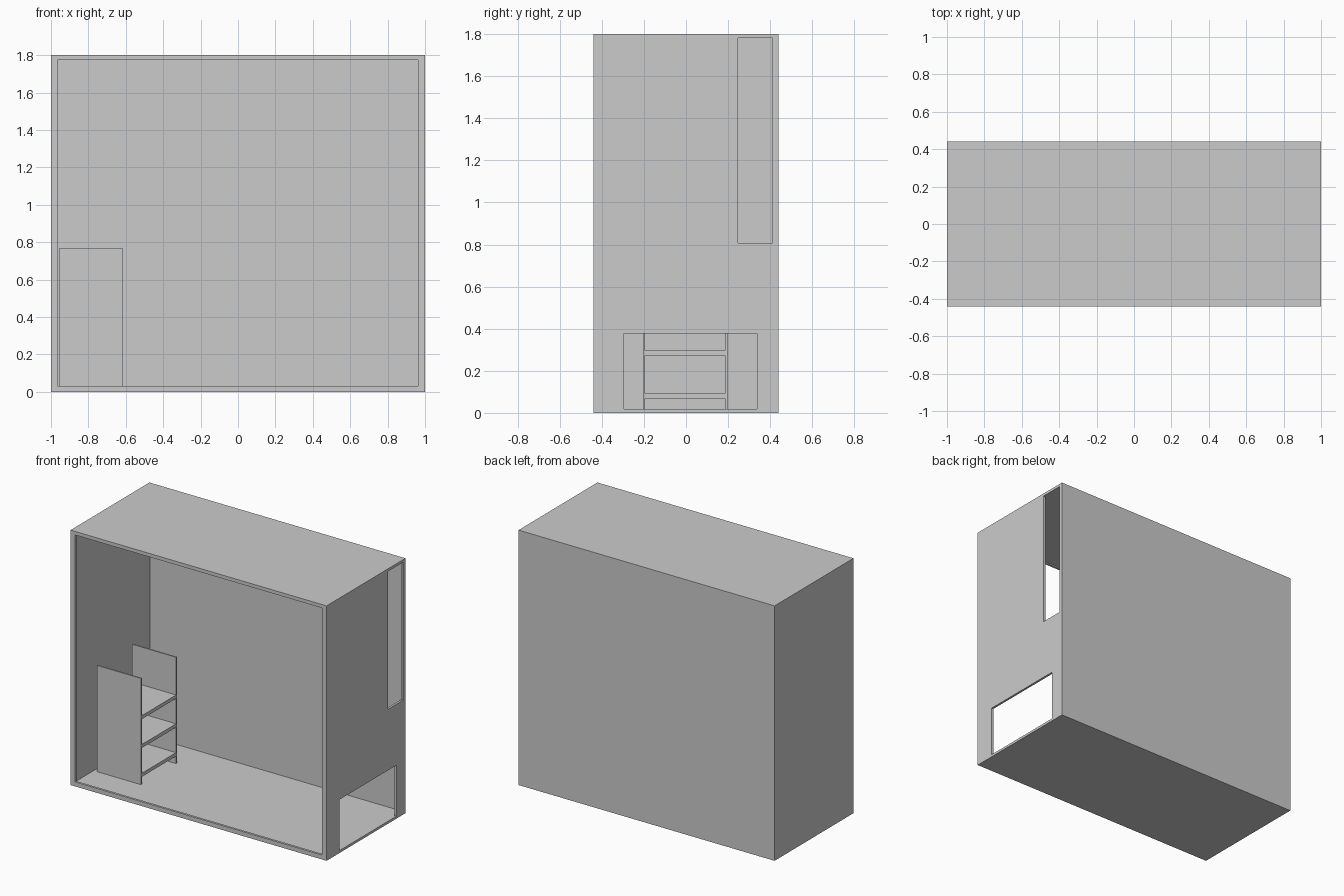
import bpy, bmesh
from mathutils import Vector

if "Cube" in bpy.data.objects:
    bpy.data.objects.remove(bpy.data.objects["Cube"])


def box(name, lo, hi):
    """Axis-aligned box between two corners."""
    lo, hi = Vector(lo), Vector(hi)
    bm = bmesh.new()
    bmesh.ops.create_cube(bm, size=1)
    for v in bm.verts:
        v.co = Vector([(lo[i] + hi[i]) / 2 + v.co[i] * (hi[i] - lo[i]) for i in range(3)])
    me = bpy.data.meshes.new(name)
    bm.to_mesh(me)
    bm.free()
    ob = bpy.data.objects.new(name, me)
    bpy.context.collection.objects.link(ob)
    return ob


def cut(target, lo, hi):
    """Subtract a box from the target and discard the cutter."""
    cutter = box("cutter", lo, hi)
    cutter.hide_render = True
    mod = target.modifiers.new("cut", 'BOOLEAN')
    mod.operation = 'DIFFERENCE'
    mod.solver = 'EXACT'
    mod.object = cutter
    bpy.context.view_layer.objects.active = target
    bpy.ops.object.modifier_apply(modifier=mod.name)
    bpy.data.objects.remove(cutter, do_unlink=True)


W, D, H, T = 1.0, 0.44, 1.8, 0.016   # half width, half depth, height, wall

# outer shell: hollow room, framed front opening, two openings in the right wall
shell = box("shell", (-W, -D, 0), (W, D, H))
cut(shell, (-W + T, -D + T, T), (W - T, D - T, H - T))
cut(shell, (-0.964, -D - 0.1, 0.031), (0.963, -D + 0.1, 1.775))
cut(shell, (0.9, -0.295, 0.0175), (1.1, 0.338, 0.377))
cut(shell, (0.9, 0.247, 0.808), (1.1, 0.412, 1.781))

# shelf unit: two side panels and three shelves
x0, x1 = -0.957, -0.614
for name, y in (("shelf_side_front", -0.205), ("shelf_side_back", 0.186)):
    box(name, (x0, y, T), (x1, y + 0.01, 0.766))
for i in range(3):
    z = 0.068 + 0.2035 * i
    box(f"shelf_{i + 1}", (x0, -0.195, z), (x1, 0.186, z + 0.025))
